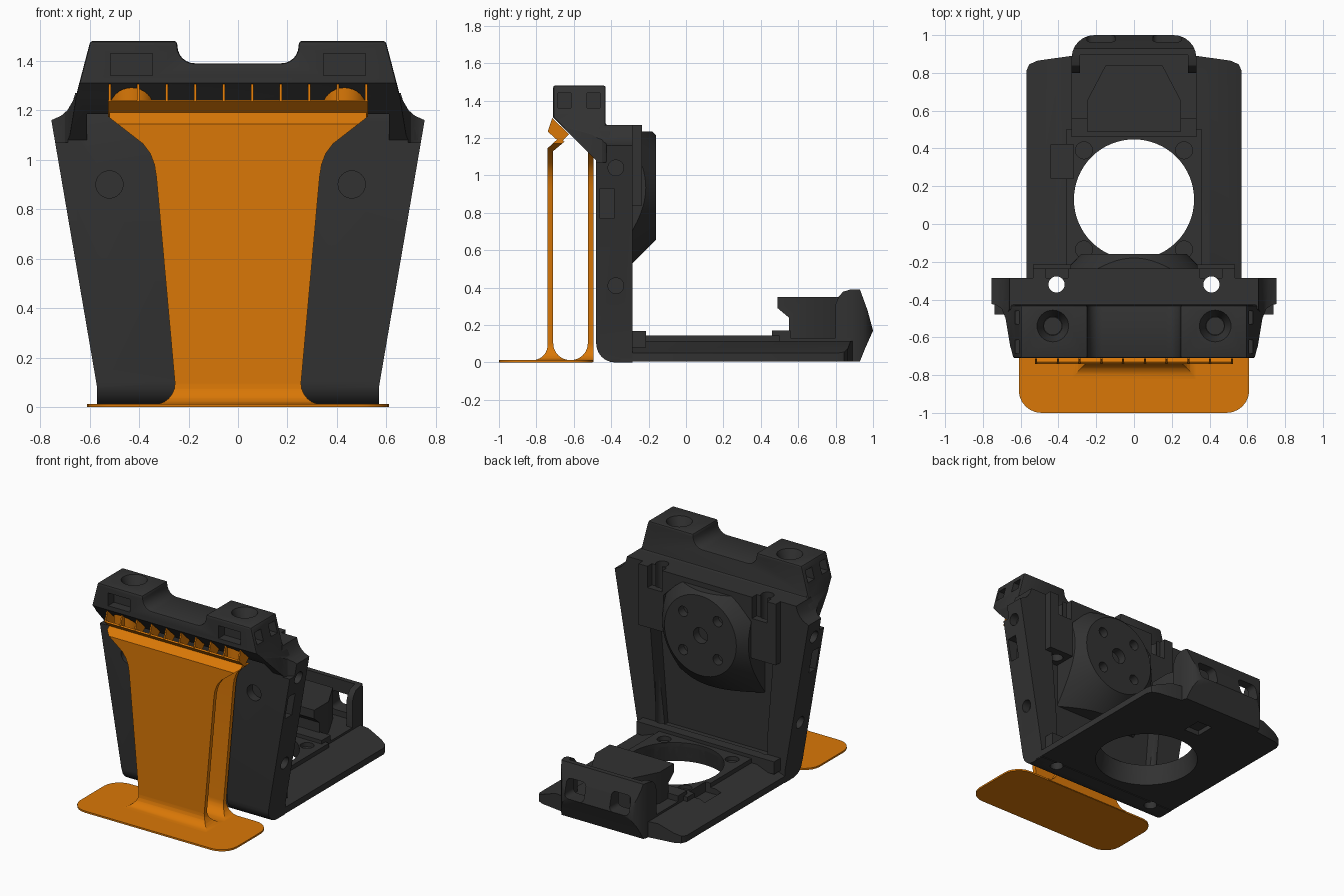
import bpy, bmesh, math
from mathutils import Vector, Matrix

cube = bpy.data.objects.get("Cube")
if cube:
    bpy.data.objects.remove(cube, do_unlink=True)


def make_material(name, rgb):
    m = bpy.data.materials.new(name)
    m.use_nodes = True
    m.diffuse_color = (*rgb, 1)
    m.node_tree.nodes["Principled BSDF"].inputs["Base Color"].default_value = (*rgb, 1)
    return m


BLACK = make_material("charcoal", (0.032, 0.032, 0.032))
ORANGE = make_material("orange", (0.70, 0.187, 0.002))


def finish(name, bm, mat):
    bmesh.ops.recalc_face_normals(bm, faces=bm.faces)
    me = bpy.data.meshes.new(name)
    bm.to_mesh(me)
    bm.free()
    me.materials.append(mat)
    ob = bpy.data.objects.new(name, me)
    bpy.context.scene.collection.objects.link(ob)
    return ob


def prism(name, pts, axis, a, b, mat=BLACK, round_r=0):
    """Extrude a 2D outline along an axis from a to b."""
    place = {"x": lambda p, t: (t, p[0], p[1]),
             "y": lambda p, t: (p[0], t, p[1]),
             "z": lambda p, t: (p[0], p[1], t)}[axis]
    bm = bmesh.new()
    lo = [bm.verts.new(place(p, a)) for p in pts]
    hi = [bm.verts.new(place(p, b)) for p in pts]
    bm.faces.new(lo)
    bm.faces.new(hi)
    n = len(pts)
    for i in range(n):
        bm.faces.new((lo[i], lo[(i + 1) % n], hi[(i + 1) % n], hi[i]))
    if round_r:
        edges = [bm.edges.get((lo[i], hi[i])) for i in range(n)]
        bmesh.ops.bevel(bm, geom=edges, offset=round_r, segments=6, profile=0.5, affect="EDGES")
    return finish(name, bm, mat)


def box(name, x, y, z, mat=BLACK, round_r=0, axis="z"):
    spans = {"x": (y, z, x), "y": (x, z, y), "z": (x, y, z)}[axis]
    (u0, u1), (v0, v1), (a, b) = spans
    return prism(name, [(u0, v0), (u1, v0), (u1, v1), (u0, v1)], axis, a, b, mat, round_r)


def cone(name, start, end, r1, r2=None, mat=BLACK, seg=32):
    s, e = Vector(start), Vector(end)
    rot = (e - s).to_track_quat("Z", "Y").to_matrix().to_4x4()
    bm = bmesh.new()
    bmesh.ops.create_cone(bm, cap_ends=True, segments=seg, radius1=r1,
                          radius2=r1 if r2 is None else r2, depth=(e - s).length,
                          matrix=Matrix.Translation((s + e) / 2) @ rot)
    return finish(name, bm, mat)


def combine(ob, tools, op="DIFFERENCE"):
    """Apply booleans and drop the helper solids."""
    for t in tools:
        mod = ob.modifiers.new("cut", "BOOLEAN")
        mod.operation, mod.solver, mod.object = op, "EXACT", t
    bpy.context.view_layer.update()
    dg = bpy.context.evaluated_depsgraph_get()
    me = bpy.data.meshes.new_from_object(ob.evaluated_get(dg))
    ob.modifiers.clear()
    ob.data = me
    for t in tools:
        bpy.data.objects.remove(t, do_unlink=True)
    return ob


def sym(half):
    """Mirror a right-hand outline to a closed one."""
    return half + [(-x, v) for x, v in reversed(half)]


def arc(cx, cy, r, a0, a1, n=6):
    """Points along a circular arc, angles in degrees."""
    angles = [math.radians(a0 + (a1 - a0) * i / n) for i in range(n + 1)]
    return [(cx + r * math.cos(a), cy + r * math.sin(a)) for a in angles]


SIDES = (1, -1)


def bolt_holes():
    return [cone("helper", (s * 0.41, -0.32, -0.1), (s * 0.41, -0.32, 1.5), 0.043) for s in SIDES]


def cheek_cuts():
    """Hollow curve where the head widens into the ears."""
    pts = [(0.645, -0.71), (0.68, -0.5), (0.70, -0.45), (0.73, -0.428), (0.78, -0.42),
           (0.9, -0.42), (0.9, -0.8), (0.64, -0.8)]
    return [prism("helper", [(s * x, y) for x, y in pts], "z", 1.07, 1.6) for s in SIDES]


# Upright panel: side profile limited by its tapered front outline
upright = prism("upright_panel", arc(-0.38, 0.1, 0.1, 180, 270) +
                [(-0.285, 0), (-0.285, 1.27), (-0.45, 1.27), (-0.48, 1.2)], "x", -1, 1)
outline = sym([(0.55, -0.1), (0.57, 0.02), (0.57, 0.08), (0.755, 1.16), (0.715, 1.178),
               (0.69, 1.2), (0.67, 1.23), (0.655, 1.28)])
combine(upright, [prism("helper", outline, "y", -1, 0)], "INTERSECT")
cuts = [prism("helper", sym([(0.42, 0.12), (0.5, 1.1)]), "y", -0.40, -0.1),
        prism("helper", [(-0.6, -0.1), (-0.43, -0.1), (-0.43, 0.1), (-0.5, 0.45)], "x", -0.25, 0.25),
        cone("helper", (-0.52, -0.6, 0.9), (-0.52, -0.42, 0.9), 0.055),
        cone("helper", (0.46, -0.6, 0.9), (0.46, -0.42, 0.9), 0.055)]
for s in SIDES:
    for z, x in ((1.04, 0.73), (0.41, 0.62)):
        cuts.append(cone("helper", (s * (x + 0.1), -0.375, z), (s * (x - 0.05), -0.375, z), 0.042))
    cuts.append(box("helper", sorted((s * 0.64, s * 0.9)), (-0.46, -0.385), (0.77, 0.93)))
combine(upright, cuts + bolt_holes() + cheek_cuts())

# Mounting bracket around the disc, with open bolt slots at the top
bracket = box("disc_bracket", (-0.535, 0.535), (-0.40, -0.235), (0.84, 1.27))
slots = [box("helper", sorted((s * 0.35, s * 0.465)), (-0.29, -0.1), (1.12, 1.4)) for s in SIDES]
combine(bracket, [prism("helper", sym([(0.34, 0.7), (0.34, 1.1), (0.24, 1.2)]), "y", -0.5, 0)]
        + bolt_holes() + slots)

# Round hub: sloped flanks trimmed flat at the top and sides
hub = cone("hub_disc", (0, -0.41, 0.935), (0, -0.16, 0.935), 0.53, 0.28, seg=64)
combine(hub, [box("helper", (-0.335, 0.335), (-1, 0), (0.53, 1.235))], "INTERSECT")
cuts = [cone("helper", (0, -0.22, 0.935), (0, 0, 0.935), 0.055)]
for i in range(4):
    a = math.pi / 4 + i * math.pi / 2
    x, z = 0.19 * math.cos(a), 0.935 + 0.19 * math.sin(a)
    cuts.append(cone("helper", (x, -0.22, z), (x, 0, z), 0.036))
combine(hub, cuts)

# Head: overhanging bar with two raised posts
head = prism("head_bar", [(-0.71, 1.48), (-0.43, 1.48), (-0.43, 1.27), (-0.40, 1.27),
                          (-0.40, 1.08), (-0.48, 1.08), (-0.71, 1.31)], "x", -1, 1)
outline = sym([(0.17, 1.39)] + arc(0.175, 1.46, 0.07, -90, 0) + [(0.262, 1.6),
              (0.57, 1.6), (0.60, 1.47), (0.655, 1.26), (0.69, 1.2), (0.74, 1.07), (0.74, 0.9)])
combine(head, [prism("helper", outline, "y", -1, 0)], "INTERSECT")
bev = head.modifiers.new("soft_edges", "BEVEL")
bev.width, bev.segments, bev.limit_method, bev.angle_limit = 0.012, 2, "ANGLE", 0.9
cuts = [box("helper", (-0.61, 0.61), (-0.8, -0.479), (1.0, 1.185))]
for s in SIDES:
    cuts.append(cone("helper", (s * 0.43, -0.54, 1.40), (s * 0.43, -0.54, 1.49), 0.05, 0.088))
    cuts.append(cone("helper", (s * 0.43, -0.54, 1.34), (s * 0.43, -0.54, 1.45), 0.046))
    cuts.append(box("helper", sorted((s * 0.345, s * 0.515)), (-0.8, -0.645), (1.34, 1.43)))
    for y in (-0.65, -0.495):
        cuts.append(box("helper", sorted((s * 0.56, s * 0.8)), (y - 0.035, y + 0.035), (1.36, 1.44)))
combine(head, cuts + cheek_cuts())

# Base plate: thin sloping edges, thicker deck and a large round opening
plate = prism("base_plate", sym([(0.57, -0.35), (0.57, 0.81), (0.555, 0.845), (0.51, 0.865),
                                 (0.33, 0.89)]), "z", 0.005, 0.3)
combine(plate, [prism("helper", sym([(0.7, -0.1), (0.7, 0.045), (0.57, 0.05), (0.4, 0.115)]),
                      "y", -1, 2)], "INTERSECT")
deck = box("base_deck", (-0.36, 0.36), (-0.30, 0.50), (0.02, 0.145))


def opening():
    return cone("helper", (0, 0.13, -0.05), (0, 0.13, 0.4), 0.352, 0.27, seg=64)


def straight():
    return cone("helper", (0, 0.13, -0.1), (0, 0.13, 0.4), 0.318, seg=64)


def notch():
    return box("helper", (-0.44, -0.32), (0.24, 0.42), (0.075, 0.3))


latch_hole = box("helper", (-0.06, 0.06), (0.6, 0.74), (-0.1, 0.04))
combine(plate, [opening(), straight(), notch(), latch_hole] + bolt_holes())
combine(deck, [opening(), straight(), notch()] +
        [cone("helper", (s * 0.265, y, 0.08), (s * 0.265, y, 0.3), 0.045)
         for s in SIDES for y in (0.39, -0.135)])
combine(box("rear_sill", (-0.535, 0.535), (-0.285, -0.215), (0.08, 0.168)), bolt_holes())

# Latch block and its footing
step = box("latch_step", (-0.33, 0.33), (0.46, 0.56), (0.05, 0.17))
combine(step, [straight()])
box("latch_floor", (-0.33, 0.33), (0.54, 0.88), (0.04, 0.13))
block = prism("latch_block", sym([(0.25, 0.3), (0.25, 0.65), (0.14, 0.86)]), "z", 0.0, 1)
combine(block, [prism("helper", [(0.49, 0.35), (0.49, 0.29), (0.55, 0.24), (0.55, 0.1),
                                 (0.84, 0.1), (0.84, 0.35)], "x", -1, 1)], "INTERSECT")

# Latch housing: hollow shell, open toward the block, with two windows
housing = prism("latch_housing", [(0.80, 0.06), (0.80, 0.31), (0.815, 0.35), (0.84, 0.378),
                                  (0.88, 0.39), (0.93, 0.39), (0.97, 0.28), (1.0, 0.17),
                                  (0.96, 0.08), (0.93, 0.005), (0.86, 0.005)], "x", -0.5, 0.5)
rim = sym([(0.33, 0.7)] + arc(0.21, 0.88, 0.12, 0, 90))
combine(housing, [prism("helper", rim, "z", -1, 1)], "INTERSECT")
combine(housing, [box("helper", (-0.285, 0.285), (0.7, 0.895), (0.13, 0.6))] +
        [box("helper", sorted((s * 0.1, s * 0.25)), (0.7, 1.2), (0.17, 0.3),
             round_r=0.03, axis="y") for s in SIDES])

# Orange stand: flat foot, twin walls and a ribbed tray
box("stand_foot", (-0.61, 0.61), (-1, -0.5), (0, 0.012), ORANGE, 0.12)
walls = prism("stand_walls", [(-0.82, 0.002)] + arc(-0.82, 0.092, 0.08, -90, 0) +
              [(-0.74, 1.145), (-0.68, 1.2), (-0.65, 1.18), (-0.71, 1.13)] +
              arc(-0.62, 0.102, 0.09, 180, 270) + arc(-0.615, 0.102, 0.09, -90, 0) +
              [(-0.525, 1.125), (-0.495, 1.095), (-0.495, 0.002)], "x", -0.7, 0.7, ORANGE)
outline = sym([(0.34, -0.1)] + arc(0.34, 0.095, 0.085, 270, 180) +
              [(0.33, 0.93), (0.338, 0.98), (0.355, 1.025), (0.385, 1.065), (0.52, 1.17), (0.52, 1.3)])
combine(walls, [prism("helper", outline, "y", -0.9, -0.3, ORANGE)], "INTERSECT")
prism("tray_floor", [(-0.74, 1.235), (-0.67, 1.172), (-0.655, 1.185), (-0.73, 1.242)],
      "x", -0.525, 0.525, ORANGE)
TRAY = [(-0.739, 1.235), (-0.715, 1.306), (-0.625, 1.22), (-0.672, 1.175)]
for i in range(10):
    x = -0.518 + i * 0.1151
    prism("tray_rib", TRAY, "x", x - 0.005, x + 0.005, ORANGE)
for s in SIDES:
    pad = cone("tray_pad", (s * 0.43, -0.61, 1.1), (s * 0.43, -0.61, 1.4), 0.09, mat=ORANGE)
    combine(pad, [prism("helper", TRAY, "x", -1, 1, ORANGE)], "INTERSECT")

# Smooth round faces while keeping edges sharp
bpy.ops.object.select_all(action="DESELECT")
for ob in bpy.context.scene.objects:
    if ob.type == "MESH":
        ob.select_set(True)
        bpy.context.view_layer.objects.active = ob
bpy.ops.object.shade_smooth_by_angle(angle=math.radians(28))
